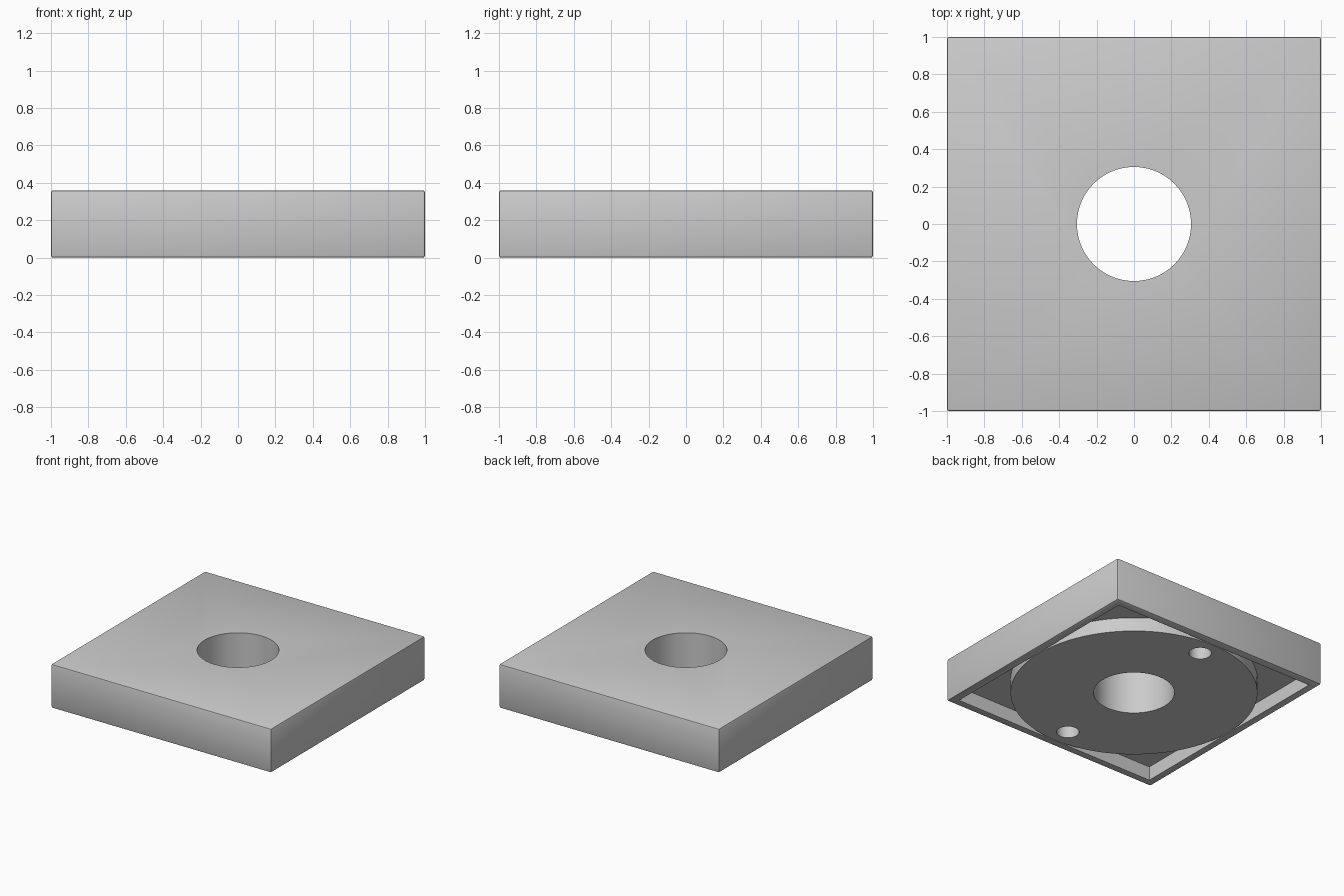
import bpy

if "Cube" in bpy.data.objects:
    bpy.data.objects.remove(bpy.data.objects["Cube"])

H = 0.36        # overall height
DEPTH = 0.115   # depth of the hollow underside
INNER = 0.935   # half width of the hollow


def box(name, half, z0, z1):
    bpy.ops.mesh.primitive_cube_add(size=1, location=(0, 0, (z0 + z1) / 2))
    ob = bpy.context.object
    ob.name = name
    ob.scale = (2 * half, 2 * half, z1 - z0)
    bpy.ops.object.transform_apply(location=True, rotation=False, scale=True)
    return ob


def cylinder(name, r, z0, z1, y=0.0, sides=64):
    bpy.ops.mesh.primitive_cylinder_add(vertices=sides, radius=r, depth=z1 - z0,
                                        location=(0, y, (z0 + z1) / 2))
    ob = bpy.context.object
    ob.name = name
    bpy.ops.object.transform_apply(location=True, rotation=False, scale=False)
    return ob


def apply(ob, mod):
    bpy.ops.object.select_all(action='DESELECT')
    bpy.context.view_layer.objects.active = ob
    ob.select_set(True)
    bpy.ops.object.modifier_apply(modifier=mod.name)


def cut(ob, cutter):
    cutter.hide_render = True
    mod = ob.modifiers.new("cut", 'BOOLEAN')
    mod.operation = 'DIFFERENCE'
    mod.solver = 'EXACT'
    mod.object = cutter
    apply(ob, mod)
    bpy.data.objects.remove(cutter, do_unlink=True)


def smooth(ob):
    bpy.ops.object.select_all(action='DESELECT')
    bpy.context.view_layer.objects.active = ob
    ob.select_set(True)
    bpy.ops.object.shade_smooth_by_angle(angle=0.5)


# Square housing: softened edges, hollow underside, central bore
housing = box("housing", 1.0, 0, H)
bevel = housing.modifiers.new("bevel", 'BEVEL')
bevel.width = 0.012
bevel.segments = 2
apply(housing, bevel)
cut(housing, box("hollow_cutter", INNER, -0.1, DEPTH))
cut(housing, cylinder("housing_bore_cutter", 0.305, -0.2, H + 0.2))
smooth(housing)

# Round base disc filling the hollow, with bore and two blind holes
disc = cylinder("base_disc", 0.93, 0, DEPTH, sides=96)
cut(disc, cylinder("disc_bore_cutter", 0.305, -0.2, H + 0.2))
for side in (-1, 1):
    cut(disc, cylinder("pin_hole_cutter", 0.085, -0.2, H, y=side * 0.775, sides=32))
smooth(disc)
